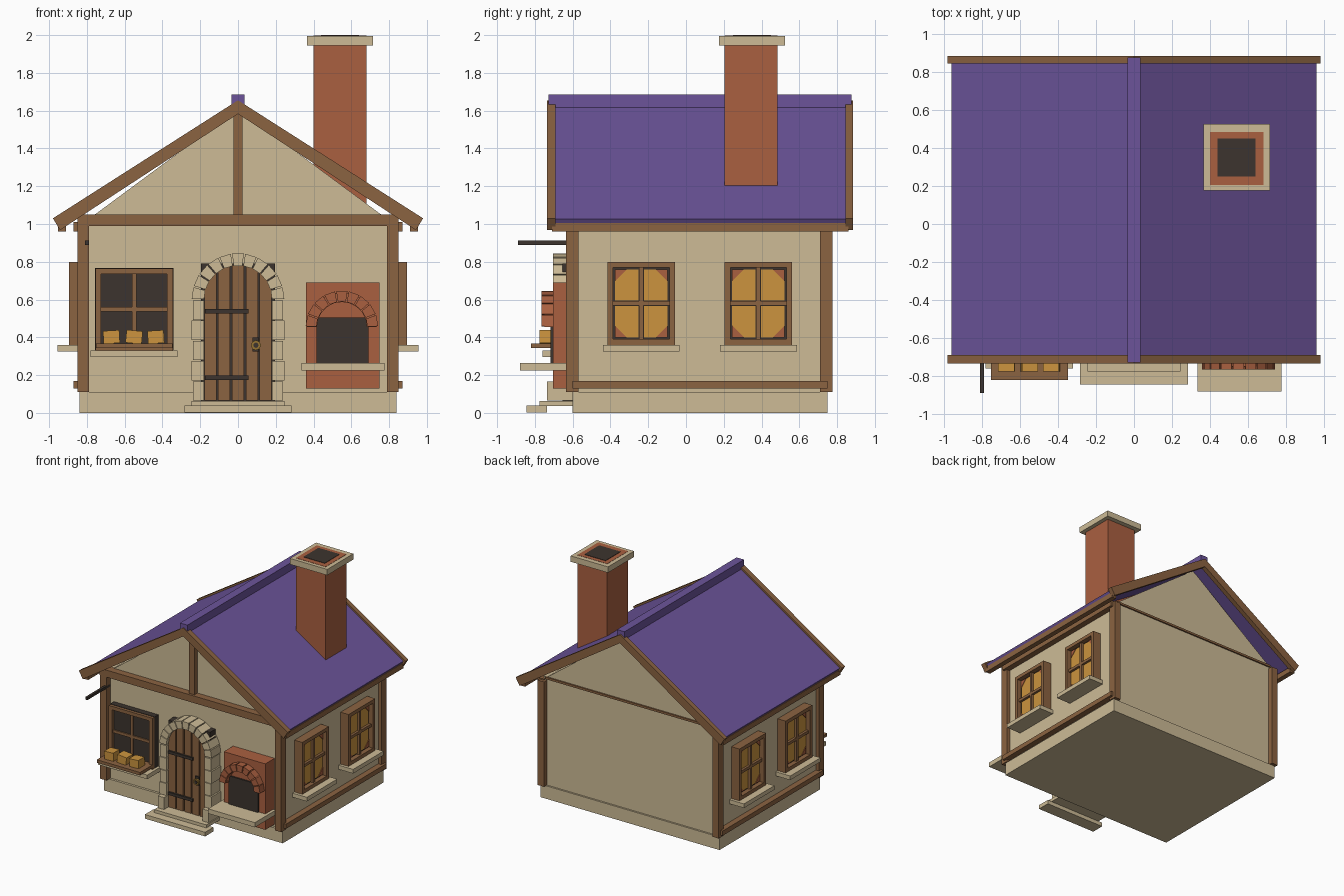
import bpy, bmesh, math
from mathutils import Matrix

if "Cube" in bpy.data.objects:
    bpy.data.objects.remove(bpy.data.objects["Cube"])


def material(name, r, g, b):
    m = bpy.data.materials.new(name)
    lin = [(c / 255 / 12.92) if c < 11 else ((c / 255 + 0.055) / 1.055) ** 2.4 for c in (r, g, b)]
    m.diffuse_color = (*lin, 1)
    m.use_nodes = True
    m.node_tree.nodes["Principled BSDF"].inputs["Base Color"].default_value = m.diffuse_color
    return m


PLASTER = material("plaster_stone", 205, 187, 150)
WOOD = material("wood", 139, 99, 65)
ROOF = material("purple_roof", 108, 84, 154)
BRICK = material("brick", 170, 96, 64)
GLOW = material("amber", 204, 148, 62)
DARK = material("dark_iron", 60, 52, 46)
GOLD = material("brass", 150, 115, 50)
I = Matrix.Identity(4)


def prism(name, pts, y0, y1, mat, M=I):
    """Extrude an xz outline from y0 to y1."""
    bm = bmesh.new()
    f = bm.faces.new([bm.verts.new((x, y0, z)) for x, z in pts])
    r = bmesh.ops.extrude_face_region(bm, geom=[f])
    for v in r["geom"]:
        if isinstance(v, bmesh.types.BMVert):
            v.co.y = y1
    bmesh.ops.recalc_face_normals(bm, faces=bm.faces)
    bm.transform(M)
    me = bpy.data.meshes.new(name)
    bm.to_mesh(me)
    bm.free()
    me.materials.append(mat)
    ob = bpy.data.objects.new(name, me)
    bpy.context.collection.objects.link(ob)
    return ob


def box(name, x0, x1, y0, y1, z0, z1, mat, M=I):
    return prism(name, [(x0, z0), (x1, z0), (x1, z1), (x0, z1)], y0, y1, mat, M)


def arch(name, cx, cz, ri, ro, n, y0, y1, mat, gap=0.02, a0=0.0, a1=math.pi):
    """Ring of wedge stones with small joints."""
    step = (a1 - a0) / n
    for i in range(n):
        a, b = a0 + i * step + gap, a0 + (i + 1) * step - gap
        pts = [(cx + r * math.cos(t), cz + r * math.sin(t))
               for r, t in ((ri, a), (ro, a), (ro, b), (ri, b))]
        prism(name, pts, y0, y1, mat)


# Body of the house
box("foundation", -.84, .84, -.60, .75, 0, .11, PLASTER)
box("walls", -.82, .82, -.58, .735, .11, 1.03, PLASTER)
prism("gable", [(-.785, 1.03), (.785, 1.03), (0, 1.61)], -.58, .735, PLASTER)

# Timber frame
for s in (-1, 1):
    for y0, y1 in ((-.635, -.57), (.71, .775)):
        box("corner_post", s * .79, s * .85, y0, y1, .11, 1.0, WOOD)
    box("side_lower_rail", s * .81, s * .87, -.60, .75, .13, .17, WOOD)
    box("side_upper_rail", s * .81, s * .87, -.60, .75, .96, 1.01, WOOD)
box("front_beam", -.85, .85, -.64, -.57, .99, 1.05, WOOD)
box("back_beam", -.80, .80, .73, .747, 1.012, 1.03, WOOD)
box("king_post", -.025, .025, -.62, -.57, 1.05, 1.60, WOOD)

# Roof panels, barge boards, eaves and ridge
K = .64
for s in (-1, 1):
    top = 1.64
    prism("roof_panel", [(0, top), (s * .96, top - K * .96),
                         (s * .945, top - K * .96 - .025), (0, top - .035)], -.70, .85, ROOF)
    for y0, y1 in ((-.735, -.69), (.845, .885)):
        prism("barge_board", [(0, 1.655), (s * .98, 1.03), (s * .942, .968), (0, 1.583)],
              y0, y1, WOOD)
    box("eave_beam", s * .91, s * .953, -.71, .86, .96, 1.005, WOOD)
box("ridge_cap", -.035, .035, -.728, .875, 1.61, 1.685, ROOF)

# Chimney
box("chimney", .40, .68, .205, .485, 1.10, 1.997, BRICK)
box("chimney_cap", .365, .715, .175, .525, 1.945, 1.995, PLASTER)
box("chimney_flue", .44, .64, .25, .45, 1.95, 2.0, DARK)


def window(cx, w, z0, z1, wall, M, corner, bottom, sill_out):
    """Framed window on the plane y = -wall, facing -y before M."""
    h, t, zc = w / 2, .03, (z0 + z1) / 2
    f = -wall - .075
    box("window_backing", cx - h + .002, cx + h - .002, -wall - .035, -wall + .02,
        z0 + .002, z1 - .002, DARK, M)
    for s in (-1, 1):
        box("window_stile", cx + s * (h - t), cx + s * h, f, -wall, z0, z1, WOOD, M)
        zo = z1 if s > 0 else z0
        box("window_rail", cx - h + t, cx + h - t, f, -wall, zo, zo - s * t, WOOD, M)
    box("window_mullion", cx - .012, cx + .012, f + .015, -wall, z0 + t, z1 - t, WOOD, M)
    box("window_crossbar", cx - h + t, cx + h - t, f + .015, -wall, zc - .012, zc + .012, WOOD, M)
    # Four panes with a triangle in each outer corner
    for sx in (-1, 1):
        for sz in (-1, 1):
            xo, zo = cx + sx * (h - t - .01), zc + sz * ((z1 - z0) / 2 - t - .01)
            box("window_pane", cx + sx * .014, xo, -wall - .042, -wall - .034,
                zc + sz * .014, zo, GLOW, M)
            if sz > 0 or bottom:
                prism("pane_corner", [(xo, zo), (xo - sx * corner, zo), (xo, zo - sz * corner)],
                      -wall - .046, -wall - .041, BRICK, M)
    box("window_sill", cx - h - .025, cx + h + .025, -wall - sill_out, -wall,
        z0 - .035, z0, PLASTER, M)


for s in (-1, 1):
    R = Matrix.Rotation(s * math.pi / 2, 4, 'Z')
    for y in (-.237, .383):
        window(s * y, .357, .36, .80, .82, R, .062, True, .135)
window(-.55, .41, .33, .765, .58, I, .05, False, .18)
box("window_surround", -.758, -.342, -.63, -.57, .332, .768, DARK)

# Display shelf with three loaves and an iron sign rod
box("display_shelf", -.752, -.346, -.82, -.60, .343, .368, WOOD)
for i, x in enumerate((-.67, -.55, -.435)):
    ob = box("bread_loaf", -.043, .043, -.775, -.69, -.034, .034, GLOW,
             Matrix.Translation((x, 0, .402)) @ Matrix.Rotation((-.06, .1, -.06)[i], 4, 'Y'))
box("sign_rod", -.81, -.79, -.89, -.57, .89, .912, DARK)

# Door with planks, hinges and handle
box("door_backing", -.195, .195, -.655, -.57, .06, .79, DARK)
pw = .366 / 5
for i in range(5):
    x0, x1 = -.183 + i * pw + .005, -.183 + (i + 1) * pw - .005
    xs = [x1 + (x0 - x1) * k / 4 for k in range(5)]
    prism("door_plank", [(x0, .065), (x1, .065)] +
          [(x, .60 + math.sqrt(max(0, .185 ** 2 - x * x))) for x in xs], -.675, -.65, WOOD)
for z in (.175, .525):
    box("door_hinge", -.175, .055, -.69, -.67, z, z + .024, DARK)
box("handle_plate", .078, .112, -.685, -.67, .325, .40, DARK)
prism("door_knob", [(.095 + .027 * math.cos(k * math.pi / 4), .358 + .027 * math.sin(k * math.pi / 4))
                    for k in range(8)], -.70, -.684, GOLD)
prism("knob_centre", [(.095 + .014 * math.cos(k * math.pi / 4), .358 + .014 * math.sin(k * math.pi / 4))
                      for k in range(8)], -.705, -.699, DARK)

# Stone door surround and steps
arch("arch_stone", 0, .60, .18, .245, 11, -.705, -.57, PLASTER, .015)
for s in (-1, 1):
    for i in range(5):
        z = .065 + i * .107
        o = .245 if i % 2 else .238
        box("jamb_stone", s * .18, s * o, -.705 if i else -.735, -.57, z, z + .102, PLASTER)
box("lower_step", -.283, .283, -.845, -.735, .003, .038, PLASTER)
box("upper_step", -.245, .245, -.775, -.59, .036, .064, PLASTER)

# Brick oven
box("oven_body", .36, .75, -.705, -.58, .13, .69, BRICK)
arch("oven_arch_brick", .55, .455, .135, .192, 9, -.765, -.70, BRICK, .02)
prism("oven_arch_ring", [(.55 + r * math.cos(k * math.pi / 10), .455 + r * math.sin(k * math.pi / 10))
                         for r, ks in ((.185, range(11)), (.132, range(10, -1, -1))) for k in ks],
      -.75, -.70, BRICK)
box("oven_opening", .415, .69, -.718, -.69, .262, .505, DARK)
box("oven_shelf", .335, .775, -.88, -.60, .225, .265, PLASTER)
